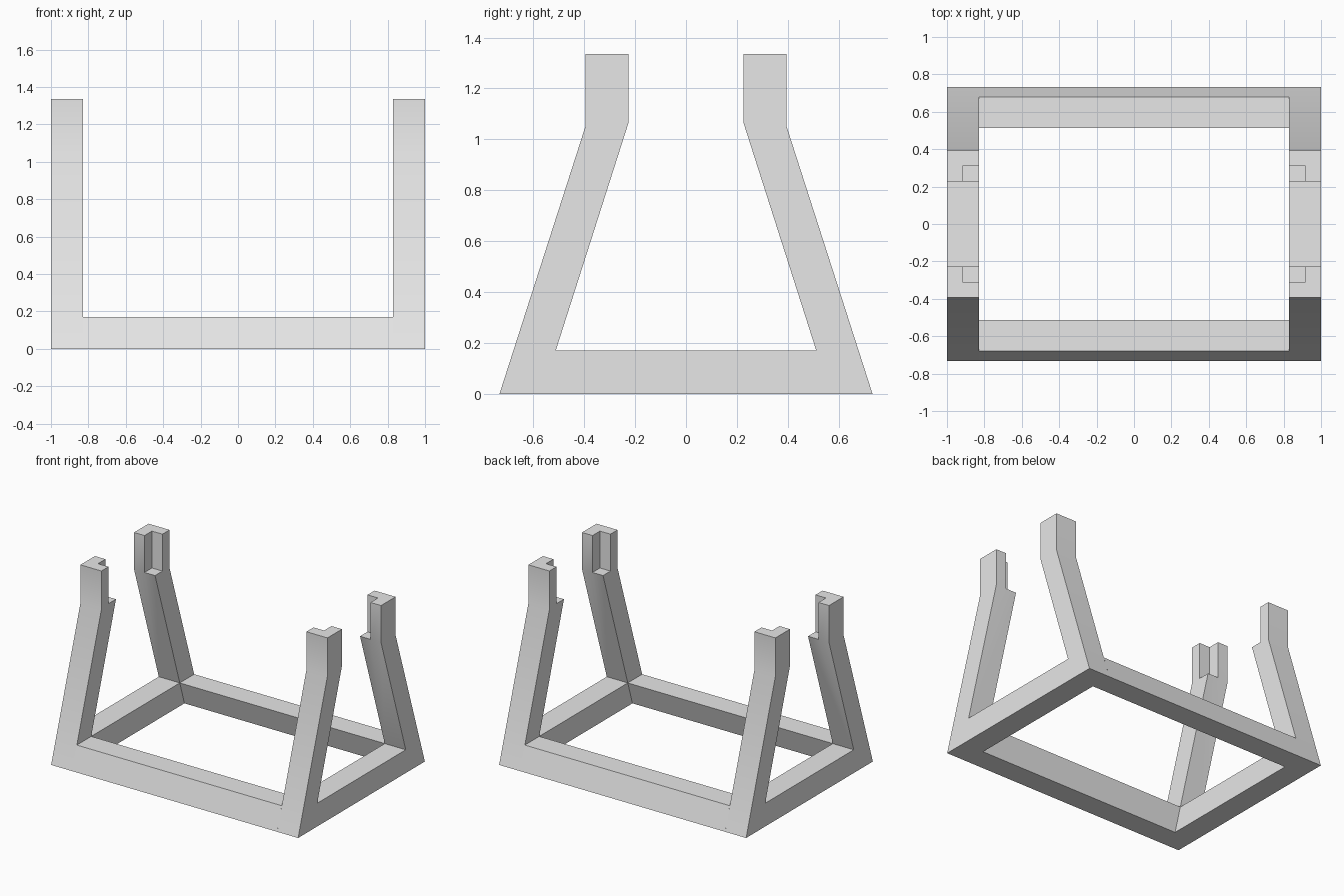
import bpy
import bmesh
import math

cube = bpy.data.objects.get("Cube")
if cube:
    bpy.data.objects.remove(cube, do_unlink=True)

WIDTH, INNER = 1.0, 0.83          # outer and inner half width
RAIL, TOP = 0.17, 1.335           # base rail height, post top
BEND_OUT, BEND_IN = 1.055, 1.065  # heights where the legs turn vertical
FOOT, FOOT_IN = 0.733, 0.566      # outer and inner depth at the ground
RAIL_OUT, RAIL_IN = 0.679, 0.512  # the same at the top of the rail
POST_OUT, POST_IN = 0.394, 0.226  # post depth range

grey = bpy.data.materials.new("plain_grey")
grey.use_nodes = True
colour = (0.8, 0.8, 0.8, 1)
grey.diffuse_color = colour
grey.node_tree.nodes["Principled BSDF"].inputs["Base Color"].default_value = colour


def extrude_profile(name, profile, x0, x1, capped=True):
    """Sweep a (y, z) outline along x."""
    bm = bmesh.new()
    ends = [[bm.verts.new((x, y, z)) for y, z in profile] for x in (x0, x1)]
    n = len(profile)
    for i in range(n):
        j = (i + 1) % n
        bm.faces.new((ends[0][i], ends[0][j], ends[1][j], ends[1][i]))
    if capped:
        for loop in ends:
            bm.faces.new(loop)
    bmesh.ops.recalc_face_normals(bm, faces=bm.faces)
    mesh = bpy.data.meshes.new(name)
    bm.to_mesh(mesh)
    bm.free()
    mesh.materials.append(grey)
    obj = bpy.data.objects.new(name, mesh)
    bpy.context.collection.objects.link(obj)
    return obj


def activate(obj):
    bpy.ops.object.select_all(action='DESELECT')
    obj.select_set(True)
    bpy.context.view_layer.objects.active = obj


def cut(obj, cutter):
    activate(obj)
    mod = obj.modifiers.new("notch", 'BOOLEAN')
    mod.operation = 'DIFFERENCE'
    mod.solver = 'EXACT'
    mod.object = cutter
    bpy.ops.object.modifier_apply(modifier=mod.name)
    bpy.data.objects.remove(cutter, do_unlink=True)


# Side frames: two splayed legs joined by a base rail
half = [(FOOT, 0), (POST_OUT, BEND_OUT), (POST_OUT, TOP),
        (POST_IN, TOP), (POST_IN, BEND_IN), (RAIL_IN, RAIL)]
outline = half + [(-y, z) for y, z in reversed(half)]
parts = []
for side, label in ((1, "left"), (-1, "right")):
    frame = extrude_profile(label + "_side_frame", outline, side * INNER, side * WIDTH)
    # Corner notches on the inside of each post
    for end in (1, -1):
        box = [(end * y, z) for y, z in ((0.15, BEND_IN), (0.312, BEND_IN),
                                         (0.312, 1.5), (0.15, 1.5))]
        cut(frame, extrude_profile("notch_cutter", box, side * 0.75, side * 0.915))
    parts.append(frame)

# Front and back rails, leaning with the legs
for end, label in ((-1, "front"), (1, "back")):
    section = [(end * y, z) for y, z in ((FOOT, 0), (RAIL_OUT, RAIL),
                                         (RAIL_IN, RAIL), (FOOT_IN, 0))]
    parts.append(extrude_profile(label + "_rail", section, -INNER, INNER, capped=False))

for part in parts:
    activate(part)
    bpy.ops.object.shade_smooth_by_angle(angle=math.radians(30))
